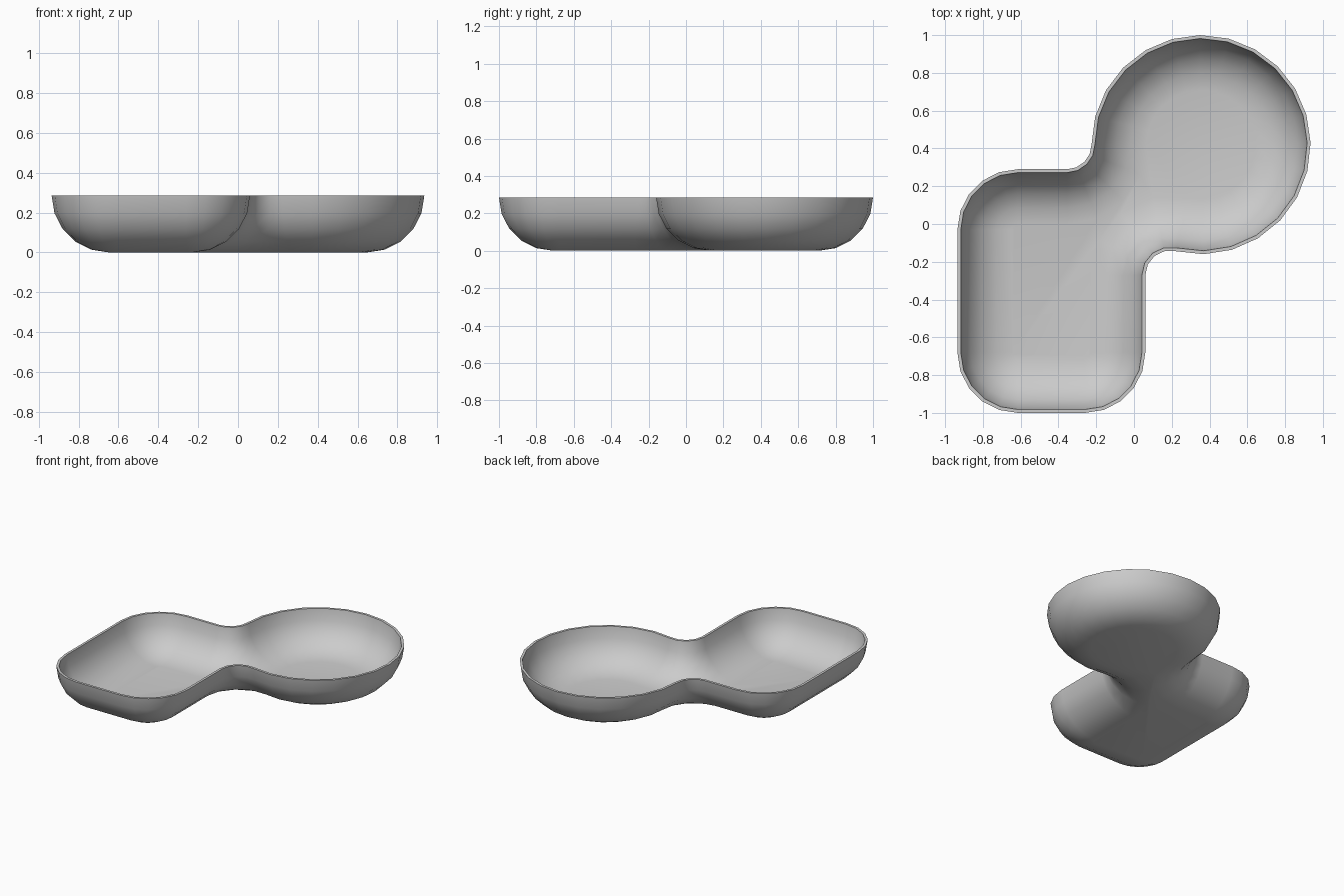
import bpy
import bmesh
from math import atan2, cos, degrees, hypot, pi, radians, sin, sqrt

if "Cube" in bpy.data.objects:
    bpy.data.objects.remove(bpy.data.objects["Cube"], do_unlink=True)

# Main sizes
LEFT, RIGHT, FRONT, BACK = -0.935, 0.06, -1.0, 0.29
CORNER = 0.32
CX, CY, ROUND = 0.355, 0.42, 0.58
FILLET = 0.13
HEIGHT, SLOPE, WALL = 0.285, 0.29, 0.018
STEPS = 5

# Fillet centres, tangent to the round bowl and to the straight sides
reach = ROUND + FILLET
low_x = RIGHT + FILLET
low_y = CY - sqrt(reach ** 2 - (CX - low_x) ** 2)
high_y = BACK + FILLET
high_x = CX - sqrt(reach ** 2 - (CY - high_y) ** 2)
low_angle = degrees(atan2(CY - low_y, CX - low_x))
high_angle = degrees(atan2(CY - high_y, CX - high_x))

# Outline arcs: centre, radius (negative is concave), angles, first and last step, steps
ARCS = [
    (LEFT + CORNER, FRONT + CORNER, CORNER, 180, 270, 0, STEPS, STEPS),
    (RIGHT - CORNER, FRONT + CORNER, CORNER, 270, 360, 0, STEPS, STEPS),
    (low_x, low_y, -FILLET, 180, low_angle, 0, 3, 4),
    (CX, CY, ROUND, low_angle + 180, high_angle + 540, 0, 19, 19),
    (high_x, high_y, -FILLET, high_angle, -90, 1, 4, 4),
    (LEFT + CORNER, BACK - CORNER, CORNER, 90, 180, 0, STEPS, STEPS),
]


def outline(inset):
    """Plan outline moved inward by a distance."""
    points = []
    for x, y, r, a, b, first, last, n in ARCS:
        for i in range(first, last + 1):
            t = radians(a + (b - a) * i / n)
            size = abs(r - inset)
            points.append((x + size * cos(t), y + size * sin(t)))
    return points


# Wall section: outer curve up to the rim, then the inner curve down
section = []
for i in range(STEPS + 1):
    t = pi / 2 * i / STEPS
    section.append((SLOPE * (1 - sin(t)), HEIGHT * (1 - cos(t))))
for i in range(STEPS + 1):
    t = pi / 2 * i / STEPS
    section.append((SLOPE - (SLOPE - WALL) * cos(t), HEIGHT - (HEIGHT - WALL) * sin(t)))

bm = bmesh.new()
rings = [[bm.verts.new((x, y, z)) for x, y in outline(inset)] for inset, z in section]
for lower, upper in zip(rings, rings[1:]):
    for i in range(len(lower)):
        j = (i + 1) % len(lower)
        bm.faces.new((lower[i], lower[j], upper[j], upper[i]))
# Underside and inner floor
bm.faces.new(list(reversed(rings[0])))
bm.faces.new(rings[-1])
bmesh.ops.recalc_face_normals(bm, faces=bm.faces)

mesh = bpy.data.meshes.new("double_bowl")
bm.to_mesh(mesh)
bm.free()
bowl = bpy.data.objects.new("double_bowl", mesh)
bpy.context.collection.objects.link(bowl)

# Grey material
grey = bpy.data.materials.new("light_grey")
grey.use_nodes = True
colour = (0.6, 0.6, 0.6, 1)
grey.diffuse_color = colour
grey.node_tree.nodes["Principled BSDF"].inputs["Base Color"].default_value = colour
mesh.materials.append(grey)

# Smooth walls with a crisp rim
bpy.ops.object.select_all(action="DESELECT")
bowl.select_set(True)
bpy.context.view_layer.objects.active = bowl
bpy.ops.object.shade_smooth_by_angle(angle=radians(40))
